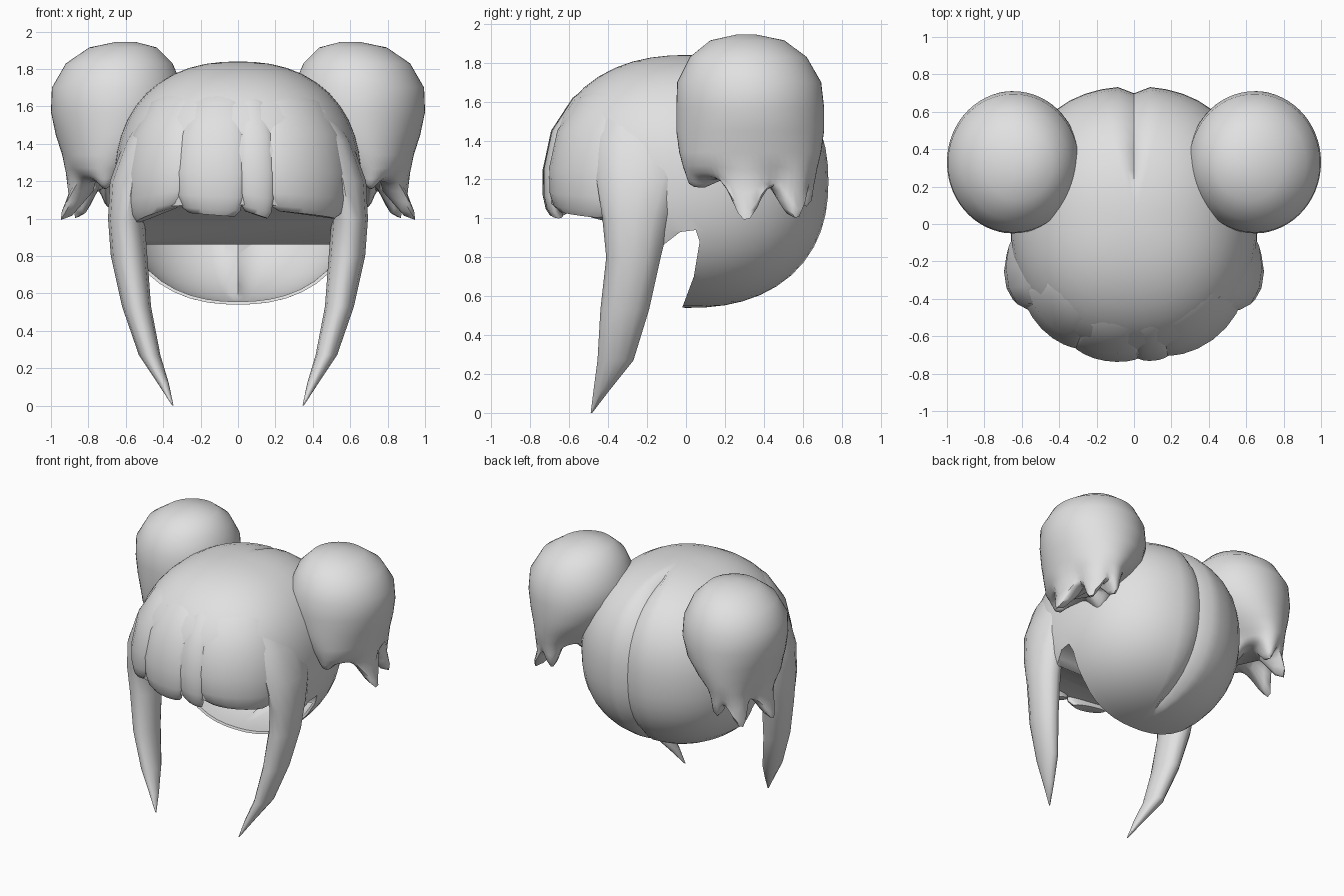
import bpy, bmesh, math
from mathutils import Vector

cube = bpy.data.objects.get("Cube")
if cube:
    bpy.data.objects.remove(cube, do_unlink=True)

hair = bpy.data.materials.new("grey_hair")
hair.use_nodes = True
GREY = (0.75, 0.75, 0.75, 1)
hair.diffuse_color = GREY
hair.node_tree.nodes["Principled BSDF"].inputs["Base Color"].default_value = GREY

CENTRE = Vector((0, 0.01, 1.19))
RADII = Vector((0.66, 0.725, 0.65))
POWER = 2.3  # slightly boxier than an ellipsoid


def finish(name, bm):
    bmesh.ops.recalc_face_normals(bm, faces=bm.faces)
    mesh = bpy.data.meshes.new(name)
    bm.to_mesh(mesh)
    bm.free()
    mesh.materials.append(hair)
    ob = bpy.data.objects.new(name, mesh)
    bpy.context.collection.objects.link(ob)
    return ob


def smooth(ob, angle=50):
    bpy.ops.object.select_all(action='DESELECT')
    ob.select_set(True)
    bpy.context.view_layer.objects.active = ob
    bpy.ops.object.shade_smooth_by_angle(angle=math.radians(angle))


def loft(name, rings):
    """Skin a list of equal point rings and cap both ends."""
    bm = bmesh.new()
    rows = [[bm.verts.new(p) for p in ring] for ring in rings]
    n = len(rows[0])
    for a, b in zip(rows, rows[1:]):
        for i in range(n):
            j = (i + 1) % n
            bm.faces.new((a[i], a[j], b[j], b[i]))
    bm.faces.new(rows[0])
    bm.faces.new(rows[-1])
    smooth(finish(name, bm))


def oval(x, y, z, rx, ry, n):
    return [(x + rx * math.cos(math.tau * i / n), y + ry * math.sin(math.tau * i / n), z)
            for i in range(n)]


def head_shape(scale):
    """Rounded head with the parting groove down the back."""
    bm = bmesh.new()
    bmesh.ops.create_uvsphere(bm, u_segments=48, v_segments=24, radius=1)
    for v in bm.verts:
        norm = sum(abs(c) ** POWER for c in v.co) ** (1 / POWER)
        groove = abs(v.co.x) < 0.01 and v.co.y > 0.2 and abs(v.co.z) < 0.93
        size = scale * (0.95 if groove else 1) / norm
        v.co = CENTRE + Vector(c * r * size for c, r in zip(v.co, RADII))
    return bm


def cut(ob, cutter):
    mod = ob.modifiers.new("cut", 'BOOLEAN')
    mod.operation = 'DIFFERENCE'
    mod.solver = 'EXACT'
    mod.object = cutter
    cutter.hide_render = True
    bpy.context.view_layer.objects.active = ob
    bpy.ops.object.modifier_apply(modifier=mod.name)
    bpy.data.objects.remove(cutter, do_unlink=True)


# Main cap
cap = finish("hair_cap", head_shape(1))

# Face opening: side profile (y, z) swept across the head
profile = [(-1, 1.09), (-0.5, 1.06), (-0.3, 0.98), (-0.12, 0.86), (-0.03, 0.93),
           (0.05, 0.94), (0.07, 0.88), (0.04, 0.7), (-0.02, 0.54), (-0.02, 0.3), (-1, 0.3)]
bm = bmesh.new()
ends = [[bm.verts.new((x, y, z)) for y, z in profile] for x in (-1, 1)]
for i in range(len(profile)):
    j = (i + 1) % len(profile)
    bm.faces.new((ends[0][i], ends[0][j], ends[1][j], ends[1][i]))
for end in ends:
    bm.faces.new(end)
cut(cap, finish("opening_cutter", bm))

# Hollow of the nape
bm = head_shape(0.975)
bmesh.ops.bisect_plane(bm, geom=bm.verts[:] + bm.edges[:] + bm.faces[:],
                       plane_co=(0, 0, 0.862), plane_no=(0, 0, 1), clear_outer=True)
bmesh.ops.holes_fill(bm, edges=[e for e in bm.edges if e.is_boundary])
cut(cap, finish("nape_cutter", bm))
smooth(cap, 40)


# Fringe locks wrapped around the front of the cap
def fringe(name, left, right, thick, skew):
    mid, half = math.radians((left + right) / 2), math.radians((right - left) / 2)
    rings = []
    for z, width, lift in ((1.74, 0.7, 0.93), (1.62, 0.9, 0.965), (1.45, 1, 0.98),
                           (1.25, 1.03, 0.985), (1.12, 0.98, 0.985),
                           (1.05, 0.88, 0.975), (1.02, 0.7, 0.955)):
        ring = []
        level = (1 - abs((z - CENTRE.z) / RADII.z) ** POWER) ** (1 / POWER)
        drop = max(0, (1.45 - z) / 0.43)
        for i in range(20):
            t = math.tau * i / 20
            a = mid + half * width * math.cos(t)
            across, ahead = math.sin(a), math.cos(a)
            norm = (abs(across) ** POWER + abs(ahead) ** POWER) ** (1 / POWER)
            r = level * (lift + thick * math.sin(t)) / norm
            ring.append((RADII.x * r * across, CENTRE.y - RADII.y * r * ahead,
                         z + skew * drop * math.cos(t)))
        rings.append(ring)
    loft(name, rings)


fringe("fringe_right", -62, -25, 0.055, 0.04)
fringe("fringe_middle", -29, 3, 0.055, -0.01)
fringe("fringe_wisp", 1, 17, 0.045, -0.02)
fringe("fringe_left", 13, 60, 0.05, -0.02)

# (z, inner x, outer x, front y, back y)
LOCK = ((1.58, 0.33, 0.5, -0.42, 0.0), (1.42, 0.38, 0.605, -0.46, 0.04),
        (1.2, 0.44, 0.685, -0.46, 0.0), (1.0, 0.5, 0.695, -0.43, -0.08),
        (0.8, 0.485, 0.68, -0.41, -0.13), (0.53, 0.465, 0.62, -0.44, -0.19),
        (0.27, 0.415, 0.53, -0.455, -0.27), (0.12, 0.37, 0.43, -0.475, -0.39),
        (0, 0.345, 0.352, -0.49, -0.482))
# (z, centre x, centre y, radius x, radius y)
BUN = ((1.945, 0.6, 0.31, 0.05, 0.05), (1.915, 0.615, 0.315, 0.18, 0.19),
       (1.83, 0.635, 0.32, 0.285, 0.3), (1.7, 0.645, 0.325, 0.35, 0.37),
       (1.57, 0.645, 0.33, 0.355, 0.38), (1.45, 0.655, 0.33, 0.32, 0.38),
       (1.34, 0.685, 0.33, 0.255, 0.365))
# Tufts on the lower rim of a bun: (angle, depth, outward flare)
TUFTS = ((-92, 0.05, 0.02), (-4, 0.22, 0.11), (50, 0.21, 0.11), (98, 0.15, 0.04),
         (180, 0.11, 0.02))
# Skirt below the bun: (depth factor, z, radius x, radius y)
SKIRT = ((0.1, 1.27, 0.205, 0.345), (0.5, 1.235, 0.165, 0.325), (0.85, 1.22, 0.15, 0.31),
         (1, 1.21, 0.125, 0.28), (0.85, 1.2, 0.095, 0.23), (0.3, 1.21, 0.05, 0.15))


def skirt_ring(side, factor, z, rx, ry, n):
    ring = []
    for i in range(n):
        t = math.tau * i / n
        depth = flare = 0
        for angle, deep, out in TUFTS:
            gap = (math.degrees(t) - angle + 180) % 360 - 180
            weight = math.exp(-(gap / 18) ** 2)
            depth += deep * weight
            flare += out * weight * factor ** 2
        ring.append((side * (0.715 + (rx + flare) * math.cos(t)),
                     0.33 + (ry + flare * 0.3) * math.sin(t), z - factor * depth))
    return ring


for side, s in (("left", 1), ("right", -1)):
    loft(f"side_lock_{side}",
         [oval(s * (a + b) / 2, (c + d) / 2, z, (b - a) / 2, (d - c) / 2, 12)
          for z, a, b, c, d in LOCK])
    rings = []
    for z, x, y, rx, ry in BUN:
        rings.append([(s * px, py, pz) for px, py, pz in oval(x, y, z, rx, ry, 60)])
    for factor, z, rx, ry in SKIRT:
        rings.append(skirt_ring(s, factor, z, rx, ry, 60))
    loft(f"bun_{side}", rings)
